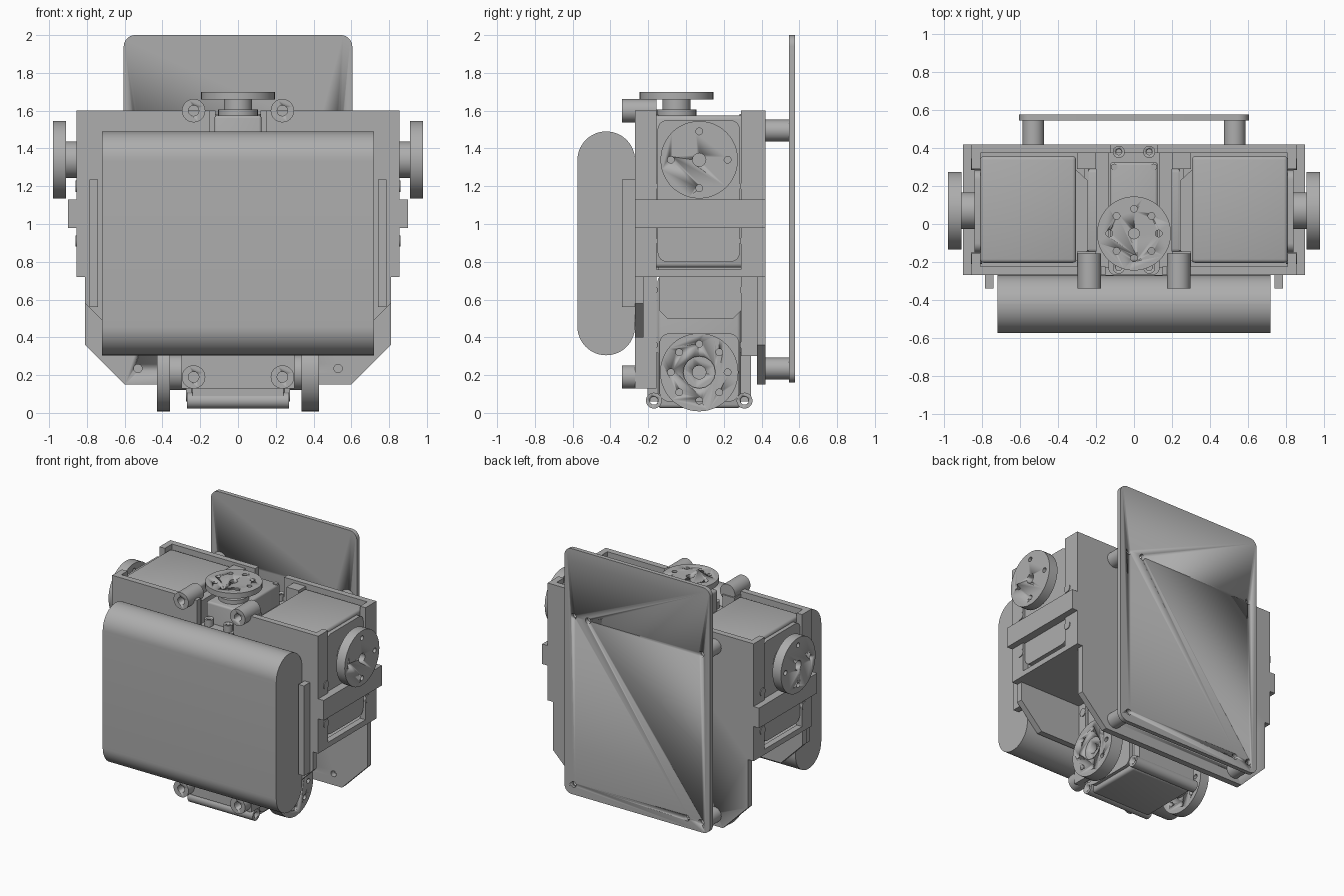
import bpy, bmesh, math
from mathutils import Vector

cube = bpy.data.objects.get("Cube")
if cube:
    bpy.data.objects.remove(cube)

grey = bpy.data.materials.new("mid_grey")
grey.use_nodes = True
colour = (0.42, 0.42, 0.42, 1)
grey.diffuse_color = colour
grey.node_tree.nodes["Principled BSDF"].inputs["Base Color"].default_value = colour


def place(axis, u, v, w):
    """Profile point (u, v) at distance w along the axis."""
    return {"x": (w, u, v), "y": (u, w, v), "z": (u, v, w)}[axis]


def prism(name, pts, axis, a, b, bevel=0.0):
    """Extrude a closed profile along an axis from a to b."""
    bm = bmesh.new()
    face = bm.faces.new([bm.verts.new(place(axis, u, v, a)) for u, v in pts])
    ext = bmesh.ops.extrude_face_region(bm, geom=[face])
    moved = [g for g in ext["geom"] if isinstance(g, bmesh.types.BMVert)]
    bmesh.ops.translate(bm, verts=moved, vec=Vector(place(axis, 0, 0, b - a)))
    bmesh.ops.recalc_face_normals(bm, faces=bm.faces)
    mesh = bpy.data.meshes.new(name)
    bm.to_mesh(mesh)
    bm.free()
    ob = bpy.data.objects.new(name, mesh)
    bpy.context.collection.objects.link(ob)
    mesh.materials.append(grey)
    bpy.ops.object.select_all(action="DESELECT")
    ob.select_set(True)
    bpy.context.view_layer.objects.active = ob
    if bevel:
        mod = ob.modifiers.new("bevel", "BEVEL")
        mod.width, mod.segments = bevel, 3
        bpy.ops.object.modifier_apply(modifier="bevel")
    bpy.ops.object.shade_smooth_by_angle(angle=math.radians(32))
    return ob


def box(name, x, y, z, bevel=0.0):
    pts = [(x[0], y[0]), (x[1], y[0]), (x[1], y[1]), (x[0], y[1])]
    return prism(name, pts, "z", z[0], z[1], bevel)


def circle(u, v, r, n=32):
    return [(u + r * math.cos(2 * math.pi * i / n), v + r * math.sin(2 * math.pi * i / n))
            for i in range(n)]


def rod(name, u, v, r, axis, a, b, n=32, bevel=0.0):
    return prism(name, circle(u, v, r, n), axis, a, b, bevel)


def rounded(u0, v0, u1, v1, r, n=8):
    """Rounded rectangle profile."""
    pts = []
    corners = [(u1 - r, v1 - r), (u0 + r, v1 - r), (u0 + r, v0 + r), (u1 - r, v0 + r)]
    for k, (cu, cv) in enumerate(corners):
        for i in range(n + 1):
            t = math.pi / 2 * (k + i / n)
            pts.append((cu + r * math.cos(t), cv + r * math.sin(t)))
    return pts


def drill(ob, holes, axis, a, b):
    """Cut round holes (u, v, r) through an object."""
    for u, v, r in holes:
        cutter = rod("cutter", u, v, r, axis, a, b, 16)
        bpy.context.view_layer.objects.active = ob
        mod = ob.modifiers.new("hole", "BOOLEAN")
        mod.operation, mod.solver, mod.object = "DIFFERENCE", "EXACT", cutter
        bpy.ops.object.modifier_apply(modifier="hole")
        bpy.data.objects.remove(cutter)


def horn(name, u, v, r, axis, a, b, count, ring, centre):
    disc = rod(name, u, v, r, axis, a, b, 48)
    holes = [(hu, hv, 0.018) for hu, hv in circle(u, v, ring, count)]
    drill(disc, holes + [(u, v, centre)], axis, min(a, b) - 0.02, max(a, b) + 0.02)


def mirrored(half):
    return half + [(-x, z) for x, z in reversed(half)]


# Battery pack and its side rails
prism("battery_pack", rounded(-0.575, 0.305, -0.27, 1.49, 0.1524, 14), "x", -0.72, 0.72)

# Back board on standoffs
board = prism("back_board", rounded(-0.605, 0.16, 0.605, 2.0, 0.06), "y", 0.545, 0.577)
drill(board, [(x, z, 0.022) for x, z in
              [(0.53, 1.495), (-0.53, 1.495), (0.53, 0.235), (-0.53, 0.235),
               (0.41, 1.495), (-0.41, 0.235)]], "y", 0.5, 0.6)

# Front and back frame plates, notched at the neck
prism("front_plate", mirrored([(0.15, 1.2), (0.15, 1.6), (0.855, 1.6), (0.855, 0.72),
                               (0.81, 0.72), (0.81, 0.58), (0.63, 0.4), (0.3, 0.4),
                               (0.3, 0.13)]), "y", -0.27, -0.225)
back = prism("back_plate", mirrored([(0.12, 1.45), (0.12, 1.6), (0.855, 1.6), (0.855, 0.72),
                                     (0.81, 0.72), (0.81, 0.36), (0.6, 0.15)]),
             "y", 0.375, 0.42)
drill(back, [(s * 0.53, 0.235, 0.022) for s in (-1, 1)], "y", 0.3, 0.5)

for s, side in ((1, "left"), (-1, "right")):
    def span(a, b):
        return tuple(sorted((s * a, s * b)))

    # Side rail, standoffs and front bosses
    box(side + "_battery_rail", span(0.74, 0.785), (-0.34, -0.265), (0.56, 1.235))
    for z, level in ((1.495, "upper"), (0.235, "lower")):
        post = rod(f"{side}_{level}_standoff", s * 0.53, z, 0.057, "y", 0.415, 0.546)
        drill(post, [(s * 0.53, z, 0.022)], "y", 0.45, 0.6)
    for z, y, level in ((1.6, -0.155, "upper"), (0.19, -0.22, "lower")):
        boss = rod(f"{side}_{level}_boss", s * 0.235, z, 0.062, "y", -0.34, y)
        drill(boss, [(s * 0.235, z, 0.028)], "y", -0.36, -0.25)

    # Upper side frame around the shoulder servo
    box(side + "_front_column", span(0.81, 0.855), (-0.27, -0.155), (0.72, 1.6))
    box(side + "_back_column", span(0.81, 0.855), (0.29, 0.42), (0.72, 1.6))
    box(side + "_side_strap", span(0.81, 0.9), (-0.27, 0.42), (0.98, 1.13))
    box(side + "_bottom_rail", span(0.81, 0.855), (-0.16, 0.3), (0.72, 0.76))
    box(side + "_shelf", span(0.26, 0.855), (-0.23, 0.38), (0.72, 0.75))
    for y, name in ((-0.19, "front"), (0.335, "back")):
        box(f"{side}_{name}_inner_lip", span(0.2, 0.3), (y - 0.045, y + 0.045), (0.72, 1.58))

    # Lower side frame around the hip servo
    box(side + "_lower_front_column", span(0.255, 0.3), (-0.27, -0.155), (0.13, 0.72))
    box(side + "_lower_back_column", span(0.255, 0.3), (0.29, 0.38), (0.3, 0.72))

    # Shoulder servo: case, tapered inner cap, outer cap, hub and horn
    box(side + "_shoulder_servo", span(0.305, 0.81), (-0.205, 0.358), (0.77, 1.575), 0.02)
    prism(side + "_shoulder_cap", [(s * 0.31, -0.2), (s * 0.245, -0.14), (s * 0.245, 0.23),
                                   (s * 0.31, 0.29)], "z", 0.85, 1.5)
    prism(side + "_shoulder_outer_cap", rounded(-0.15, 0.8, 0.285, 1.55, 0.05), "x",
          s * 0.8, s * 0.84)
    rod(side + "_shoulder_hub", 0.07, 1.34, 0.097, "x", s * 0.83, s * 0.915)
    horn(side + "_shoulder_horn", 0.07, 1.34, 0.205, "x", s * 0.91, s * 0.98, 4, 0.15, 0.035)

    # Hip servo: side caps, hub and horn
    prism(side + "_hip_side_cap", [(-0.14, 0.72), (-0.14, 0.54), (-0.1, 0.5), (0.25, 0.5),
                                   (0.29, 0.54), (0.29, 0.72)], "x", s * 0.24, s * 0.29)
    prism(side + "_hip_hub_cap", rounded(-0.14, 0.06, 0.28, 0.42, 0.05), "x",
          s * 0.23, s * 0.275)
    rod(side + "_hip_hub", 0.07, 0.215, 0.095, "x", s * 0.26, s * 0.365)
    horn(side + "_hip_horn", 0.07, 0.215, 0.207, "x", s * (0.335 if s > 0 else 0.36),
         s * 0.43, 8, 0.15, 0.085)
    hub = rod(side + "_hip_hub_ring", 0.07, 0.215, 0.087, "x", s * 0.35, s * 0.42)
    drill(hub, [(0.07, 0.215, 0.036)], "x", s * 0.36, s * 0.45)

    # Screw bosses along the servo openings
    for y, edge in ((-0.18, "front"), (0.315, "back")):
        for z in (1.2, 0.91):
            rod(f"{side}_{edge}_screw", y, z, 0.03, "x", s * 0.8, s * 0.86, 16)
        for z in (0.65, 0.36):
            rod(f"{side}_{edge}_lower_screw", y, z, 0.03, "x", s * 0.24, s * 0.306, 16)

# Hip servo case with mounting ears
box("hip_servo", (-0.25, 0.25), (-0.15, 0.29), (0.025, 0.72), 0.02)
for y, edge in ((-0.17, "front"), (0.31, "back")):
    ear = rod(edge + "_hip_ear", y, 0.065, 0.042, "x", -0.27, 0.27)
    drill(ear, [(y, 0.065, 0.022)], "x", -0.4, 0.4)
    box(edge + "_hip_ear_block", (-0.24, 0.24), (y - 0.035, y + 0.035), (0.06, 0.32))

# Neck servo: case, ears, hub and horn
box("neck_servo", (-0.125, 0.125), (-0.2, 0.325), (0.72, 1.575), 0.015)
box("neck_mount", (-0.2, 0.2), (-0.23, 0.38), (0.72, 1.3))
prism("neck_flange", rounded(-0.135, -0.27, 0.135, 0.42, 0.04), "z", 1.36, 1.42)
for x in (-0.08, 0.08):
    for y in (-0.23, 0.38):
        lug = rod("neck_screw", x, y, 0.032, "z", 1.4, 1.47, 16)
        drill(lug, [(x, y, 0.016)], "z", 1.43, 1.5)
    rod("neck_case_screw", x * 1.3, 0.3, 0.018, "z", 1.55, 1.582, 12)
rod("neck_collar", 0, -0.05, 0.105, "z", 1.56, 1.605)
rod("neck_hub", 0, -0.05, 0.075, "z", 1.6, 1.665)
horn("neck_horn", 0, -0.05, 0.195, "z", 1.66, 1.7, 8, 0.13, 0.028)
